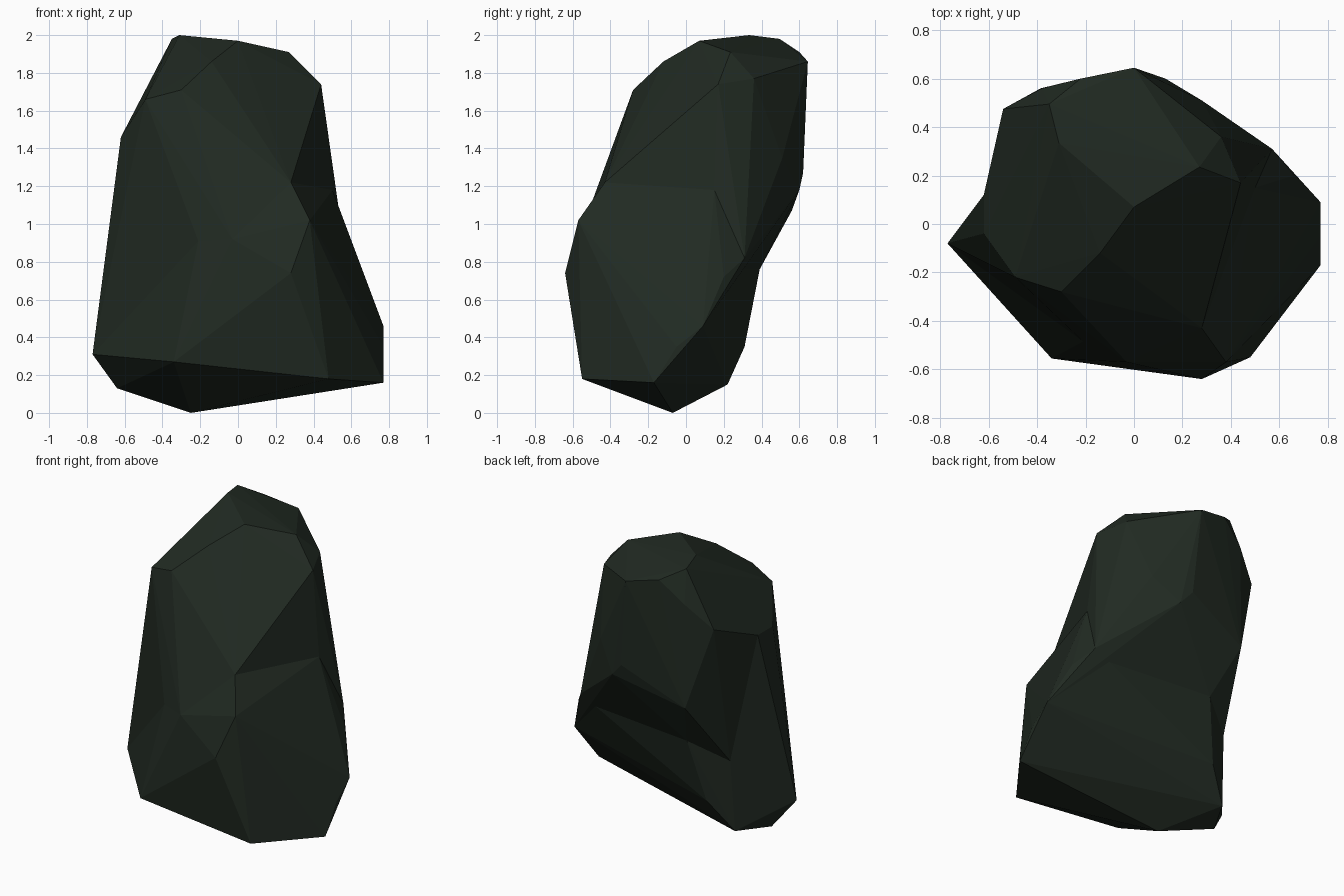
import bpy
import bmesh

default_cube = bpy.data.objects.get("Cube")
if default_cube:
    bpy.data.objects.remove(default_cube, do_unlink=True)

# One dark mossy stone colour
stone = bpy.data.materials.new("dark_green_stone")
stone.use_nodes = True
stone_colour = (0.015, 0.023, 0.016, 1)
stone.diffuse_color = stone_colour
shader = next(n for n in stone.node_tree.nodes if n.type == "BSDF_PRINCIPLED")
shader.inputs["Base Color"].default_value = stone_colour
shader.inputs["Roughness"].default_value = 0.9


def chiselled_block(name, corners):
    """Make a flat-faced stone block that wraps tightly around its corners."""
    bm = bmesh.new()
    for corner in corners:
        bm.verts.new(corner)
    hull = bmesh.ops.convex_hull(bm, input=bm.verts)
    spare = {g for g in hull["geom_interior"] + hull["geom_unused"]
             if isinstance(g, bmesh.types.BMVert)}
    bmesh.ops.delete(bm, geom=list(spare), context="VERTS")
    bmesh.ops.recalc_face_normals(bm, faces=bm.faces)
    mesh = bpy.data.meshes.new(name)
    bm.to_mesh(mesh)
    bm.free()
    mesh.materials.append(stone)
    block = bpy.data.objects.new(name, mesh)
    bpy.context.collection.objects.link(block)
    return block


# Key corners where neighbouring blocks meet
right_tip = (-.77, -.08, .31)
left_tip = (.77, .09, .46)
left_ridge = [(.66, .2, .72), (.57, .31, .82)]
front_fold = (-.21, -.485, .91)
back_lip = (.13, .6, 1.18)
back_fold = (-.28, .39, .76)
right_fold = (-.505, .25, .63)
right_shoulder = [(-.62, .12, 1.46), (-.62, -.04, 1.46), (-.49, -.22, 1.66)]

# Slanting waist shared by foot and crown
waist = [
    front_fold, (-.03, -.57, .92), (.28, -.43, 1.22), (.5, .15, 1.18),
    left_ridge[-1], back_fold, right_fold,
]

# Foot of the rock: a blunt point below, flaring to a wide skirt
foot = waist + left_ridge + [
    right_tip, left_tip,
    (-.25, -.07, 0), (-.64, 0, .13), (-.52, .22, .15),
    (-.34, -.555, .27), (.48, -.55, .18), (.77, -.17, .16),
    (.77, -.05, .35), (-.37, .31, .35), (.28, -.64, .74),
    (.1, -.61, .66), (.38, -.57, 1.02),
]

# Leaning crown with an overhanging back and a sloping top
crown = waist + right_shoulder + [
    back_lip, (.05, .62, 1.27), (.28, .51, 1.35), (-.385, .56, 1.07),
    (-.54, .475, 1.61), (-.3, -.28, 1.71), (-.14, -.12, 1.86),
    (0, .07, 1.97), (-.31, .335, 2), (-.35, .495, 1.98),
    (-.38, .56, 1.77), (-.22, .6, 1.91), (0, .645, 1.86),
    (.27, .235, 1.91), (.44, .17, 1.74), (.36, .36, 1.77),
]

# Buttress down the right side, and the web under the overhanging back
buttress = right_shoulder + [right_tip, front_fold, right_fold]
web = left_ridge + [left_tip, back_lip, back_fold, (0, 0, .8)]

# Fuse the blocks into one solid
rock = chiselled_block("rock", foot)
helpers = []
for name, corners in (("crown", crown), ("buttress", buttress), ("web", web)):
    block = chiselled_block("rock_" + name, corners)
    block.hide_render = True
    helpers.append(block)
    fuse = rock.modifiers.new("fuse_" + name, "BOOLEAN")
    fuse.operation = "UNION"
    fuse.solver = "EXACT"
    fuse.object = block
bpy.context.view_layer.update()
depsgraph = bpy.context.evaluated_depsgraph_get()
fused_mesh = bpy.data.meshes.new_from_object(rock.evaluated_get(depsgraph))
rock.modifiers.clear()
rock.data = fused_mesh
for block in helpers:
    bpy.data.objects.remove(block, do_unlink=True)

# Crisp facets in a single colour
rock.data.materials.clear()
rock.data.materials.append(stone)
for face in rock.data.polygons:
    face.use_smooth = False
    face.material_index = 0
